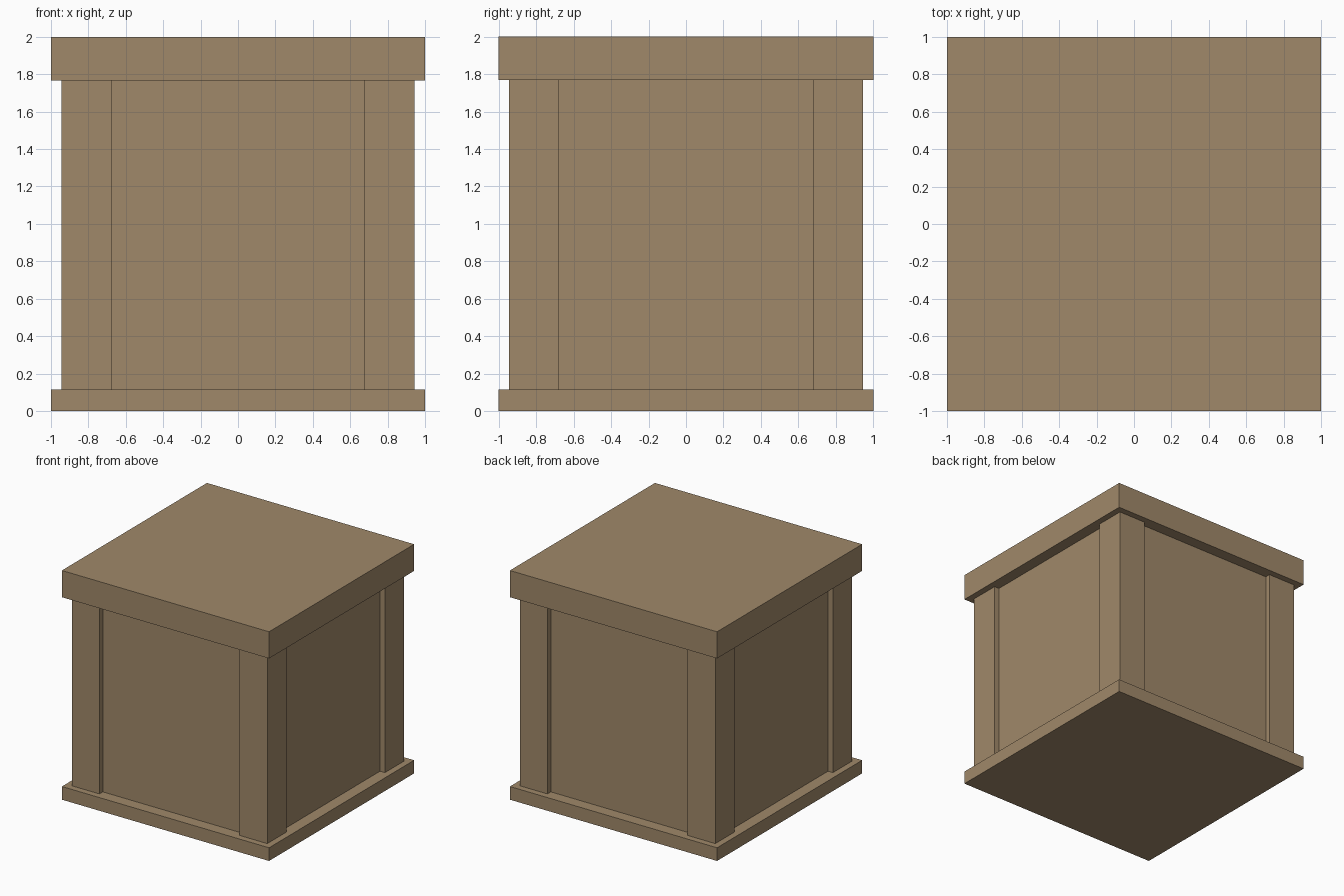
import bpy

if "Cube" in bpy.data.objects:
    bpy.data.objects.remove(bpy.data.objects["Cube"])

# Single flat wood colour
wood = bpy.data.materials.new("tan_wood")
wood.diffuse_color = (0.352, 0.25, 0.144, 1.0)
wood.use_nodes = True
wood.node_tree.nodes["Principled BSDF"].inputs["Base Color"].default_value = wood.diffuse_color

BASE_TOP, LID_BOTTOM, HEIGHT = 0.115, 1.767, 2.0
POST_OUT, POST_IN, PANEL = 0.944, 0.677, 0.897


def box(name, x0, x1, y0, y1, z0, z1):
    bpy.ops.mesh.primitive_cube_add(
        size=1, location=((x0 + x1) / 2, (y0 + y1) / 2, (z0 + z1) / 2))
    ob = bpy.context.object
    ob.name = name
    ob.scale = (x1 - x0, y1 - y0, z1 - z0)
    bpy.ops.object.transform_apply(location=False, rotation=False, scale=True)
    ob.data.materials.append(wood)
    return ob


# Base slab and lid slab
box("base", -1, 1, -1, 1, 0, BASE_TOP)
box("lid", -1, 1, -1, 1, LID_BOTTOM, HEIGHT)

# Recessed body panels
box("body", -PANEL, PANEL, -PANEL, PANEL, BASE_TOP, LID_BOTTOM)

# Square corner posts
for sx, xn in ((-1, "left"), (1, "right")):
    for sy, yn in ((-1, "front"), (1, "back")):
        xs = sorted((sx * POST_IN, sx * POST_OUT))
        ys = sorted((sy * POST_IN, sy * POST_OUT))
        box(f"{yn}_{xn}_post", *xs, *ys, BASE_TOP, LID_BOTTOM)
